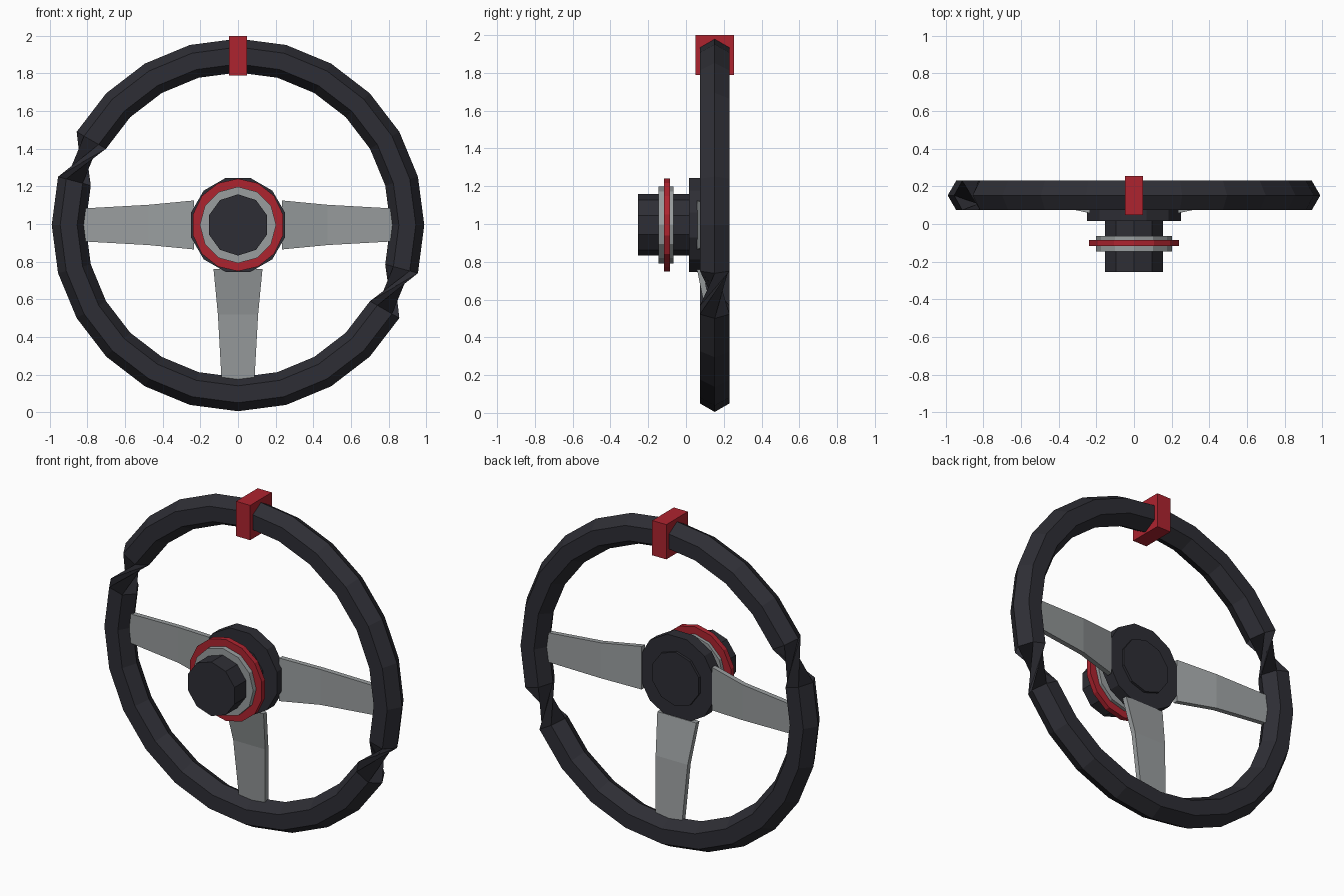
import bpy, bmesh, math
from mathutils import Vector, Matrix

if "Cube" in bpy.data.objects:
    bpy.data.objects.remove(bpy.data.objects["Cube"])

CZ = 0.995      # wheel centre height
RIM_Y = 0.152   # plane of the rim


def material(name, rgb):
    m = bpy.data.materials.new(name)
    m.diffuse_color = (*rgb, 1)
    m.use_nodes = True
    m.node_tree.nodes["Principled BSDF"].inputs["Base Color"].default_value = m.diffuse_color
    return m


DARK = material("charcoal", (0.027, 0.027, 0.035))
GREY = material("metal_grey", (0.32, 0.34, 0.345))
RED = material("red", (0.42, 0.017, 0.028))


def finish(name, bm, mat):
    bmesh.ops.recalc_face_normals(bm, faces=bm.faces)
    me = bpy.data.meshes.new(name)
    bm.to_mesh(me)
    bm.free()
    me.materials.append(mat)
    ob = bpy.data.objects.new(name, me)
    bpy.context.collection.objects.link(ob)
    return ob


def disc(name, sides, radius, y0, y1, mat, offset=0.0):
    """Flat-shaded prism along y; offset 0 puts a corner at the top."""
    bm = bmesh.new()
    rings = []
    for y in (y0, y1):
        ring = []
        for k in range(sides):
            a = math.pi / 2 + offset + math.tau * k / sides
            ring.append(bm.verts.new((radius * math.cos(a), y, CZ + radius * math.sin(a))))
        rings.append(ring)
    for k in range(sides):
        n = (k + 1) % sides
        bm.faces.new((rings[0][k], rings[0][n], rings[1][n], rings[1][k]))
    bm.faces.new(rings[0])
    bm.faces.new(rings[1])
    return finish(name, bm, mat)


# Rim: hexagonal tube, with the section half-turned over one side (two pinched twists)
bm = bmesh.new()
SEG, SIDES, R, r = 24, 6, 0.9, 0.09
rings = []
for i in range(SEG):
    a = math.tau * i / SEG
    twist = math.pi if 11 <= i <= 22 else 0.0
    ring = []
    for j in range(SIDES):
        b = math.tau * j / SIDES + twist
        d = R + r * math.cos(b)
        ring.append(bm.verts.new((d * math.cos(a), RIM_Y + r * math.sin(b), CZ + d * math.sin(a))))
    rings.append(ring)
for i in range(SEG):
    p, q = rings[i], rings[(i + 1) % SEG]
    for j in range(SIDES):
        n = (j + 1) % SIDES
        bm.faces.new((p[j], p[n], q[n], q[j]))
finish("rim", bm, DARK)

# Top centre marker
bm = bmesh.new()
bmesh.ops.create_cube(bm, size=1, matrix=Matrix.Translation((0, RIM_Y, 1.895))
                      @ Matrix.Diagonal((0.094, 0.206, 0.21, 1)))
finish("top_marker", bm, RED)

# Hub stack
disc("hub_plate", 12, 0.258, 0.015, 0.085, DARK, math.pi / 12)
disc("hub_column", 10, 0.163, -0.255, 0.1, DARK)
disc("hub_collar", 12, 0.203, -0.145, -0.065, GREY)
disc("hub_ring", 14, 0.246, -0.116, -0.085, RED)

# Spokes: tapered, bent bars (radius, half width, centre y)
STATIONS = [(0.235, 0.13, 0.073), (0.475, 0.107, 0.122), (0.835, 0.087, 0.15)]
T = 0.015
for name, ang in (("right_spoke", 0), ("left_spoke", 180), ("bottom_spoke", -90)):
    bm = bmesh.new()
    rot = Matrix.Translation((0, 0, CZ)) @ Matrix.Rotation(math.radians(-ang), 4, 'Y')
    sec = [[bm.verts.new(rot @ Vector((d, y + sy * T, sz * w)))
            for sy, sz in ((-1, -1), (1, -1), (1, 1), (-1, 1))] for d, w, y in STATIONS]
    for p, q in zip(sec, sec[1:]):
        for k in range(4):
            n = (k + 1) % 4
            bm.faces.new((p[k], p[n], q[n], q[k]))
    bm.faces.new(sec[0])
    bm.faces.new(sec[-1])
    finish(name, bm, GREY)
